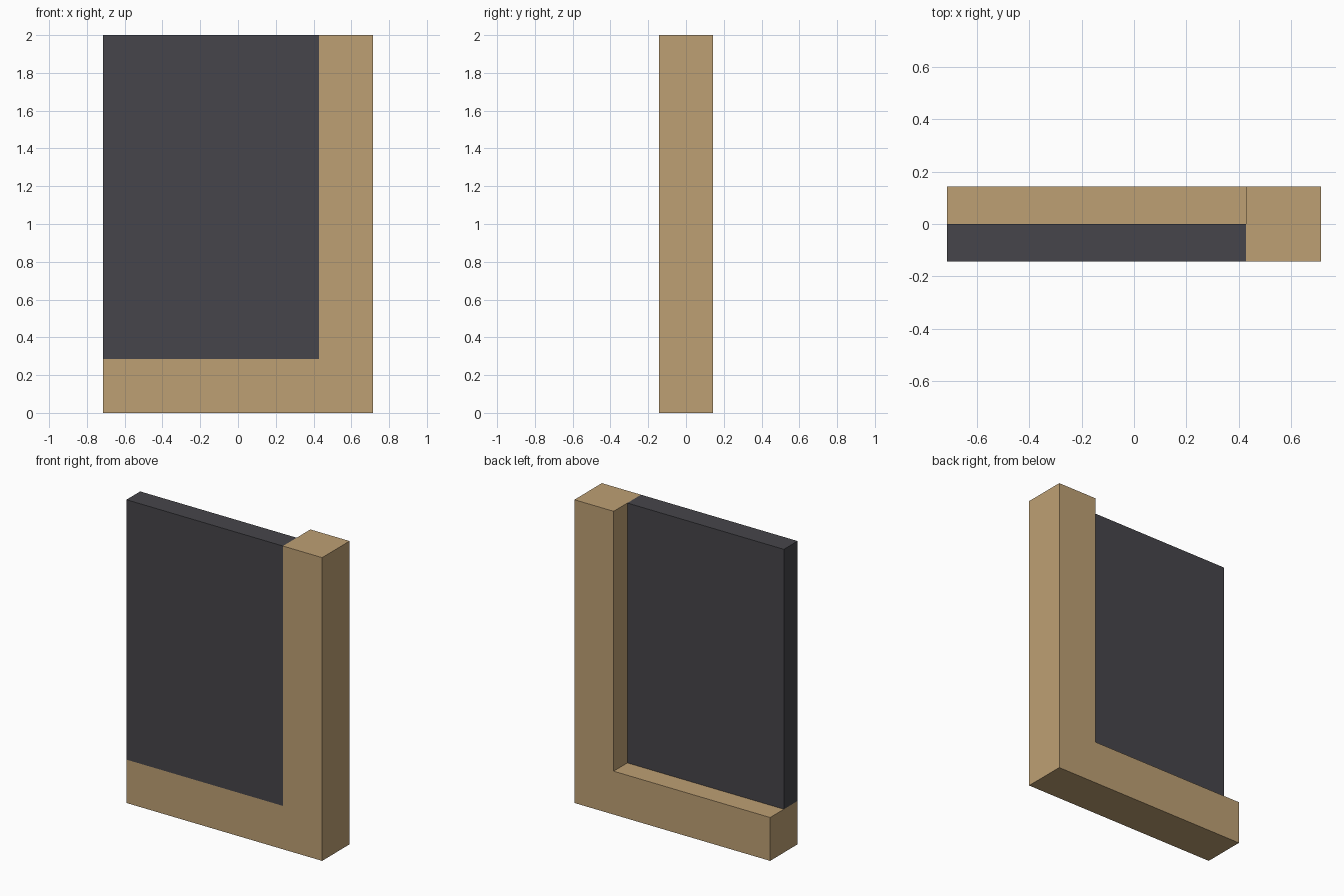
import bpy
import bmesh

if "Cube" in bpy.data.objects:
    bpy.data.objects.remove(bpy.data.objects["Cube"], do_unlink=True)

HALF_W, HALF_D, HEIGHT = 0.714, 0.143, 2.0
BEAM = 0.286  # frame thickness


def material(name, rgb):
    mat = bpy.data.materials.new(name)
    mat.use_nodes = True
    color = (*rgb, 1.0)
    mat.diffuse_color = color
    bsdf = next(n for n in mat.node_tree.nodes if n.type == 'BSDF_PRINCIPLED')
    bsdf.inputs["Base Color"].default_value = color
    return mat


def extrude_profile(name, profile, y0, y1, mat):
    """Extrude an (x, z) outline from y0 to y1."""
    bm = bmesh.new()
    face = bm.faces.new([bm.verts.new((x, y0, z)) for x, z in profile])
    ext = bmesh.ops.extrude_face_region(bm, geom=[face])
    moved = [v for v in ext["geom"] if isinstance(v, bmesh.types.BMVert)]
    bmesh.ops.translate(bm, vec=(0, y1 - y0, 0), verts=moved)
    bmesh.ops.recalc_face_normals(bm, faces=bm.faces)
    mesh = bpy.data.meshes.new(name)
    bm.to_mesh(mesh)
    bm.free()
    mesh.materials.append(mat)
    obj = bpy.data.objects.new(name, mesh)
    bpy.context.collection.objects.link(obj)
    return obj


wood = material("light wood", (0.515, 0.352, 0.174))
dark = material("dark grey", (0.061, 0.060, 0.069))

inner_x = HALF_W - BEAM

# L-shaped frame: bottom rail and left post
extrude_profile("corner_frame", [
    (-HALF_W, 0), (HALF_W, 0), (HALF_W, HEIGHT),
    (inner_x, HEIGHT), (inner_x, BEAM), (-HALF_W, BEAM),
], -HALF_D, HALF_D, wood)

# Panel filling the front half of the frame depth
extrude_profile("panel", [
    (-HALF_W, BEAM), (inner_x, BEAM), (inner_x, HEIGHT), (-HALF_W, HEIGHT),
], -HALF_D, 0.0, dark)
